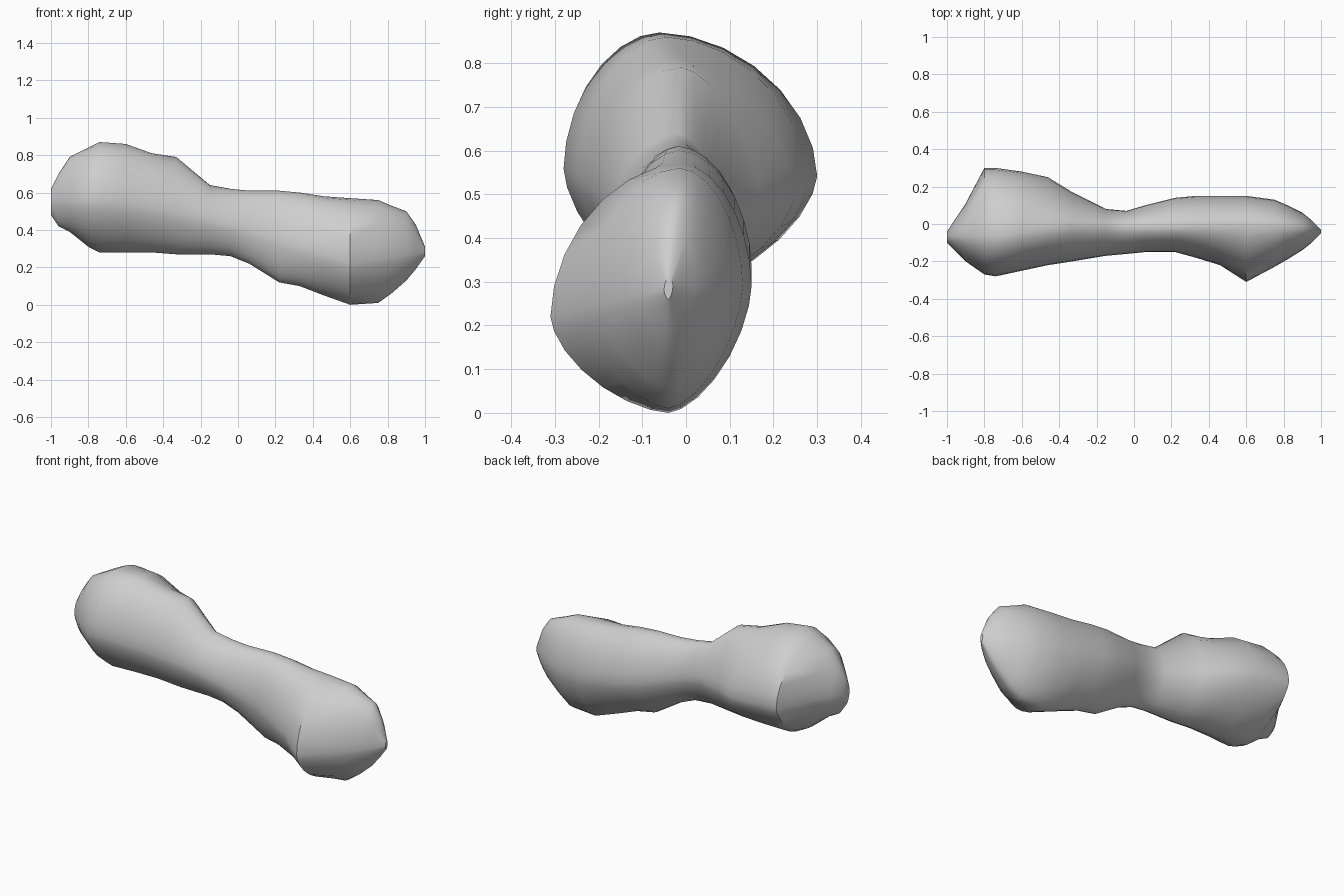
import bpy
import bmesh
import math

# Remove the default object
default = bpy.data.objects.get("Cube")
if default:
    bpy.data.objects.remove(default, do_unlink=True)

SIDES = 28

# Body stations in hundredths: x, bottom, top, front edge, back edge
STATIONS = [
    (-100, 48, 62, -10, -4),
    (-96, 42, 70, -14, 2),
    (-90, 39, 79, -20, 11),
    (-80, 31, 84, -27, 30),
    (-74, 28, 87, -28, 30),
    (-60, 28, 86, -25, 28),
    (-46, 28, 81, -22, 25),
    (-33, 27, 79, -20, 17),
    (-15, 27, 64, -17, 8),
    (-4, 26, 62, -16, 7),
    (6, 22, 61, -15, 10),
    (22, 12, 61, -15, 14),
    (33, 10, 60, -18, 15),
    (46, 5, 58, -22, 15),
    (60, 0, 57, -31, 15),
    (75, 1, 56, -23, 13),
    (82, 6, 53, -19, 10),
    (90, 13, 50, -14, 6),
    (95, 19, 43, -10, 2),
    (100, 26, 31, -5, -3),
]

# Slowly varying crest lines: x, value
FRONT_EDGE_HEIGHT = [(-1, .55), (-.7, .56), (-.3, .49), (0, .41), (.3, .32), (.6, .22), (1, .28)]
BACK_EDGE_HEIGHT = [(-1, .55), (-.7, .54), (-.3, .48), (0, .42), (.3, .34), (.6, .29), (1, .29)]
TOP_RIDGE = [(-1, -.07), (-.7, -.06), (-.35, -.01), (.1, -.02), (.6, -.01), (.9, -.02), (1, -.04)]
BOTTOM_RIDGE = [(-1, -.07), (-.7, -.02), (0, -.05), (.6, -.04), (1, -.04)]


def sample(curve, x):
    """Linear lookup along a crest line."""
    for (x0, v0), (x1, v1) in zip(curve, curve[1:]):
        if x <= x1:
            return v0 + (v1 - v0) * (x - x0) / (x1 - x0)
    return curve[-1][1]


def power(value, exponent):
    return abs(value) ** exponent


def section(station):
    """Closed cross-section made of four quarter ovals between the crests."""
    x, bottom, top, front, back = [v / 100 for v in station]
    points = []
    for i in range(SIDES):
        angle = math.tau * i / SIDES
        s, c = math.sin(angle), math.cos(angle)
        upper, rear = c >= 0, s >= 0
        exponent = 1.08 if upper else 1.25
        if upper and rear and -.55 < x < -.1:
            exponent = 1.25      # hollow flank behind the large lobe
        ridge_y = sample(TOP_RIDGE if upper else BOTTOM_RIDGE, x)
        edge_z = sample(BACK_EDGE_HEIGHT if rear else FRONT_EDGE_HEIGHT, x)
        edge_z = min(max(edge_z, bottom), top)
        edge_y = back if rear else front
        ridge_y = min(max(ridge_y, front), back)
        end_z = top if upper else bottom
        points.append((x,
                       ridge_y + (edge_y - ridge_y) * power(s, exponent),
                       edge_z + (end_z - edge_z) * power(c, exponent)))
    return points


# Loft the two-lobed body
bm = bmesh.new()
rings = [[bm.verts.new(p) for p in section(st)] for st in STATIONS]
for a, b in zip(rings, rings[1:]):
    for i in range(SIDES):
        j = (i + 1) % SIDES
        bm.faces.new((a[i], a[j], b[j], b[i]))
bm.faces.new(rings[0])
bm.faces.new(rings[-1])
bmesh.ops.recalc_face_normals(bm, faces=bm.faces[:])
mesh = bpy.data.meshes.new("rock_body")
bm.to_mesh(mesh)
bm.free()
body = bpy.data.objects.new("rock_body", mesh)
bpy.context.collection.objects.link(body)

# Plain grey stone
stone = bpy.data.materials.new("stone_grey")
stone.use_nodes = True
colour = (.62, .62, .62, 1)
stone.diffuse_color = colour
stone.node_tree.nodes["Principled BSDF"].inputs["Base Color"].default_value = colour
mesh.materials.append(stone)

# Smooth shading with sharp creases kept
bpy.ops.object.select_all(action='DESELECT')
body.select_set(True)
bpy.context.view_layer.objects.active = body
bpy.ops.object.shade_smooth_by_angle(angle=math.radians(35))
